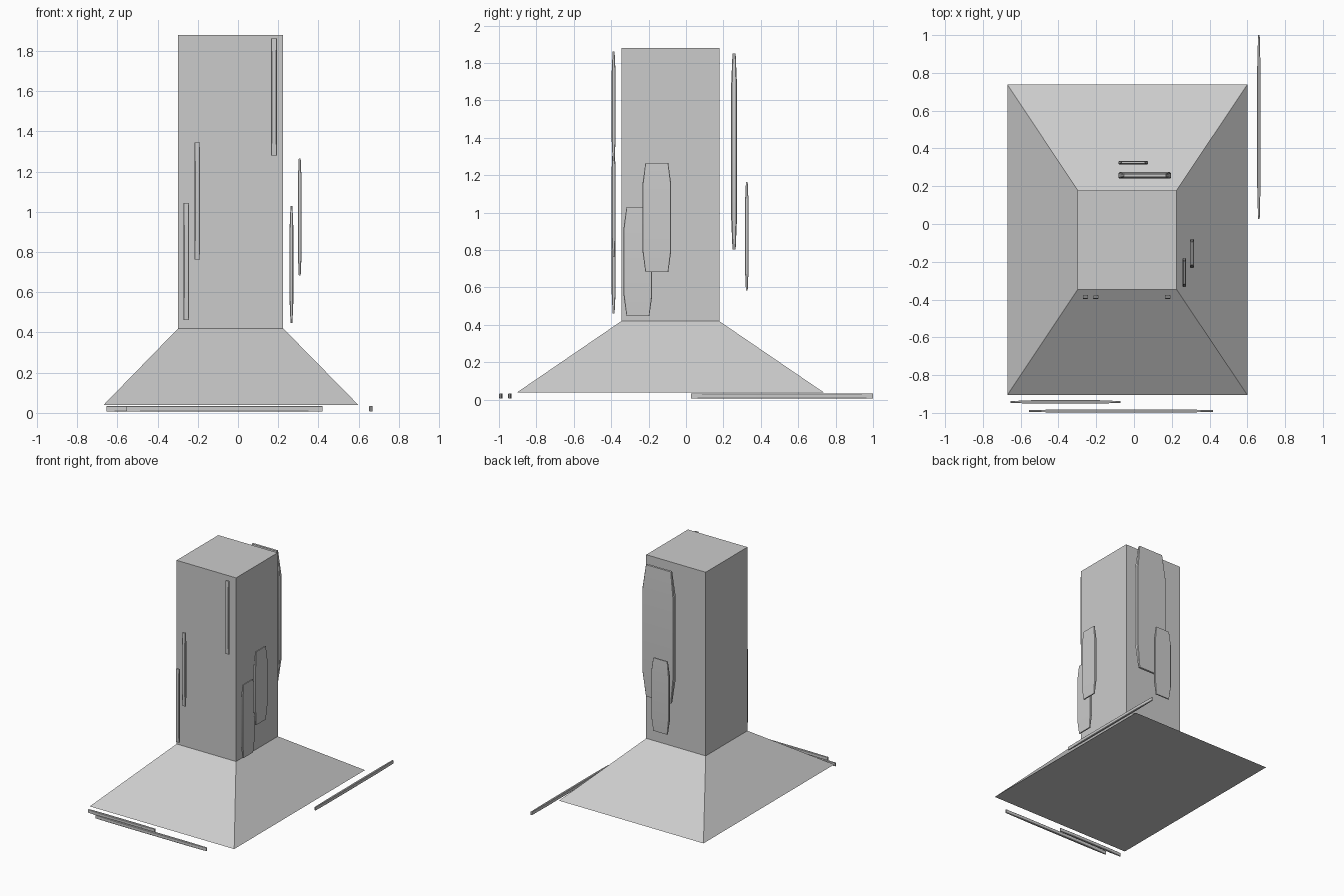
import bpy
from math import radians

if "Cube" in bpy.data.objects:
    bpy.data.objects.remove(bpy.data.objects["Cube"])


def make_object(name, verts, faces, smooth=False):
    mesh = bpy.data.meshes.new(name)
    mesh.from_pydata(verts, [], faces)
    mesh.update()
    obj = bpy.data.objects.new(name, mesh)
    bpy.context.collection.objects.link(obj)
    if smooth:
        bpy.ops.object.select_all(action='DESELECT')
        obj.select_set(True)
        bpy.context.view_layer.objects.active = obj
        bpy.ops.object.shade_smooth_by_angle(angle=radians(30))
    return obj


def loft(rings):
    """Join closed rings of equal size and cap both ends."""
    n = len(rings[0])
    verts = [v for ring in rings for v in ring]
    faces = [(r * n + i, r * n + (i + 1) % n, (r + 1) * n + (i + 1) % n, (r + 1) * n + i)
             for r in range(len(rings) - 1) for i in range(n)]
    faces.append(tuple(reversed(range(n))))
    faces.append(tuple(range((len(rings) - 1) * n, len(rings) * n)))
    return verts, faces


def rect(x0, x1, y0, y1, z):
    return [(x0, y0, z), (x1, y0, z), (x1, y1, z), (x0, y1, z)]


def plate(name, centre, size, long_axis, thin_axis, end_width=0.8, end_thick=0.5):
    """Chamfered plate whose ends taper along its long axis."""
    wide_axis = 3 - long_axis - thin_axis
    half = [s / 2 for s in size]
    rings = []
    for t, k in ((-1, 1), (-0.62, 0), (0.62, 0), (1, 1)):
        w = half[wide_axis] * (end_width if k else 1)
        d = half[thin_axis] * (end_thick if k else 1)
        c = min(w, d) * 0.35
        ring = []
        for a, b in ((w, d - c), (w - c, d), (c - w, d), (-w, d - c),
                     (-w, c - d), (c - w, -d), (w - c, -d), (w, c - d)):
            p = list(centre)
            p[long_axis] += t * half[long_axis]
            p[wide_axis] += a
            p[thin_axis] += b
            ring.append(tuple(p))
        rings.append(ring)
    verts, faces = loft(rings)
    # keep normals outward for every axis order
    if (long_axis, wide_axis, thin_axis) not in ((0, 1, 2), (1, 2, 0), (2, 0, 1)):
        faces = [tuple(reversed(f)) for f in faces]
    return make_object(name, verts, faces, smooth=True)


X, Y, Z = 0, 1, 2

# Square tower and its flared base
make_object("tower", *loft([rect(-0.298, 0.225, -0.346, 0.178, 0.42),
                            rect(-0.298, 0.225, -0.346, 0.178, 1.88)]))
make_object("flared_base", *loft([rect(-0.67, 0.60, -0.905, 0.738, 0.038),
                                  rect(-0.298, 0.225, -0.346, 0.178, 0.42)]))

# Narrow upright strips on the front
for i, (x, z) in enumerate(((-0.257, 0.753), (-0.202, 1.055), (0.179, 1.57))):
    plate(f"front_strip_{i + 1}", (x, -0.387, z), (0.028, 0.021, 0.582), Z, Y, end_width=1)

# Wide upright plates on the right side
for i, (x, y, z) in enumerate(((0.266, -0.257, 0.739), (0.307, -0.156, 0.974))):
    plate(f"right_plate_{i + 1}", (x, y, z), (0.019, 0.153, 0.582), Z, X)

# Large and small plates on the back
plate("back_plate_large", (0.057, 0.257, 1.327), (0.278, 0.034, 1.046), Z, Y)
plate("back_plate_small", (-0.004, 0.325, 0.874), (0.155, 0.019, 0.58), Z, Y)

# Thin ground strips around the base
plate("front_ground_strip_short", (-0.363, -0.942, 0.02), (0.584, 0.018, 0.028), X, Y, end_width=1)
plate("front_ground_strip_long", (-0.068, -0.99, 0.02), (0.975, 0.018, 0.028), X, Y, end_width=1)
plate("right_ground_strip", (0.661, 0.513, 0.02), (0.018, 0.974, 0.028), Y, X, end_width=1)
